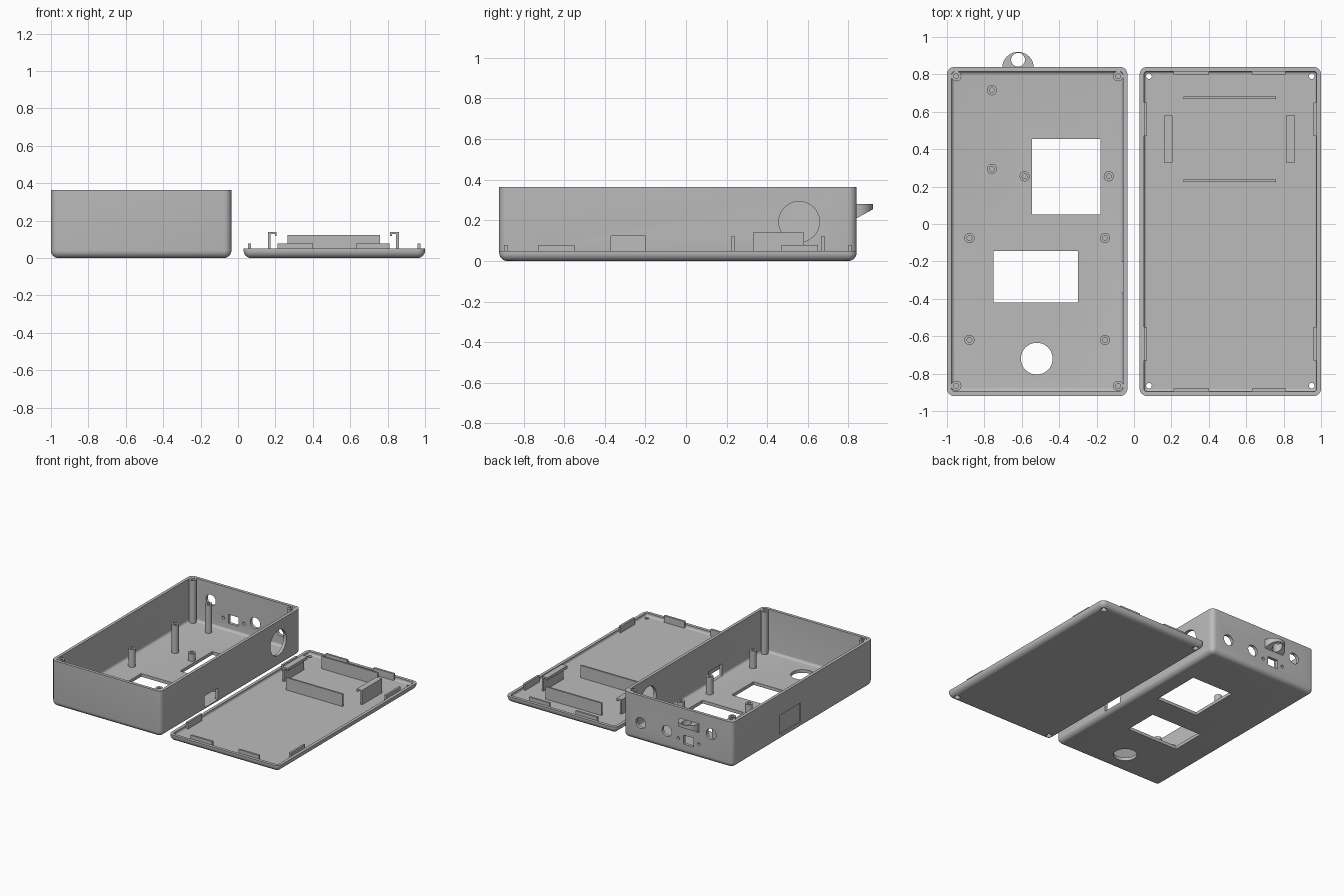
import bpy, bmesh
from math import sin, cos, pi, radians
from mathutils import Matrix, Vector

if "Cube" in bpy.data.objects:
    bpy.data.objects.remove(bpy.data.objects["Cube"], do_unlink=True)

COLOUR = (0.5, 0.5, 0.5, 1)
grey = bpy.data.materials.new("grey plastic")
grey.use_nodes = True
grey.diffuse_color = COLOUR
grey.node_tree.nodes["Principled BSDF"].inputs["Base Color"].default_value = COLOUR


def make(name, bm):
    bmesh.ops.recalc_face_normals(bm, faces=bm.faces)
    mesh = bpy.data.meshes.new(name)
    bm.to_mesh(mesh)
    bm.free()
    mesh.materials.append(grey)
    ob = bpy.data.objects.new(name, mesh)
    bpy.context.collection.objects.link(ob)
    return ob


def block(name, x, y, z):
    """Plain box from three (low, high) ranges."""
    bm = bmesh.new()
    bmesh.ops.create_cube(bm, size=1)
    for v in bm.verts:
        v.co = Vector([(a + b) / 2 + c * (b - a) for c, (a, b) in zip(v.co, (x, y, z))])
    return make(name, bm)


def rod(name, centre, r, length, axis="Z", r2=None, sides=40):
    """Cylinder or cone centred on a point along an axis."""
    bm = bmesh.new()
    bmesh.ops.create_cone(bm, cap_ends=True, segments=sides, radius1=r,
                          radius2=r if r2 is None else r2, depth=length)
    turn = {"X": Matrix.Rotation(pi / 2, 4, "Y"), "Y": Matrix.Rotation(pi / 2, 4, "X"),
            "Z": Matrix()}[axis]
    bm.transform(Matrix.Translation(centre) @ turn)
    return make(name, bm)


def tray(name, x, y, z, r, steps=6):
    """Slab with rounded upright corners and a rounded bottom edge."""
    bm = bmesh.new()
    levels = [(r * (1 - sin(a)), z[0] + r * (1 - cos(a)))
              for a in (pi / 2 * k / steps for k in range(steps + 1))]
    levels.append((0, z[1]))
    loops = []
    for inset, h in levels:
        ring = []
        for q, (cx, cy) in enumerate([(x[1] - r, y[1] - r), (x[0] + r, y[1] - r),
                                      (x[0] + r, y[0] + r), (x[1] - r, y[0] + r)]):
            for k in range(steps + 1):
                a = pi / 2 * (q + k / steps)
                ring.append(bm.verts.new((cx + (r - inset) * cos(a), cy + (r - inset) * sin(a), h)))
        loops.append(ring)
    n = len(loops[0])
    for lo, hi in zip(loops, loops[1:]):
        for i in range(n):
            bm.faces.new((lo[i], lo[(i + 1) % n], hi[(i + 1) % n], hi[i]))
    bm.faces.new(loops[0])
    bm.faces.new(loops[-1])
    bmesh.ops.remove_doubles(bm, verts=bm.verts, dist=1e-5)
    return make(name, bm)


def cut(ob, *cutters):
    bpy.context.view_layer.objects.active = ob
    for c in cutters:
        m = ob.modifiers.new("cut", "BOOLEAN")
        m.operation, m.solver, m.object = "DIFFERENCE", "EXACT", c
        bpy.ops.object.modifier_apply(modifier=m.name)
        bpy.data.objects.remove(c, do_unlink=True)
    return ob


WALL, FLOOR, TOP, RIM = 0.024, 0.025, 0.365, 0.05
FRONT, BACK = -0.92, 0.84

# Case body with its cavity
body = tray("case_body", (-1, -0.035), (FRONT, BACK), (0, TOP), 0.04)
cut(body, tray("cavity", (-1 + WALL, -0.035 - WALL), (FRONT + WALL, BACK - WALL),
               (FLOOR, TOP + 0.1), 0.02))

# Floor windows and round opening
cut(body,
    block("window", (-0.545, -0.18), (0.05, 0.455), (-0.1, 0.1)),
    block("window", (-0.75, -0.3), (-0.42, -0.145), (-0.1, 0.1)),
    rod("opening", (-0.52, -0.72, 0), 0.085, 0.2))

# Back wall sockets
for x, z, r in ((-0.19, 0.148, 0.043), (-0.42, 0.147, 0.043), (-0.81, 0.225, 0.043),
                (-0.52, 0.115, 0.012), (-0.7, 0.115, 0.012)):
    cut(body, rod("socket", (x, BACK, z), r, 0.12, "Y"))
cut(body, block("port", (-0.655, -0.565), (BACK - 0.06, BACK + 0.06), (0.082, 0.152)))

# Side wall openings: round hole and slot on one side, switch recess on the other
cut(body,
    rod("speaker_hole", (-0.035, 0.557, 0.193), 0.1, 0.12, "X", sides=56),
    block("slot", (-0.09, 0.02), (-0.37, -0.2), (0.03, 0.123)),
    block("recess", (-1.05, -0.99), (-0.01, 0.255), (0.05, 0.2)),
    rod("switch_hole", (-1, 0.21, 0.125), 0.05, 0.12, "X"),
    rod("switch_hole", (-1, 0.06, 0.115), 0.05, 0.12, "X"))


# Hollow posts: corner screw posts and board standoffs
def post(name, x, y, top):
    low = FLOOR - 0.01
    ob = rod(name, (x, y, (low + top) / 2), 0.027, top - low, sides=24)
    return cut(ob, rod("bore", (x, y, top), 0.013, 2 * (top - FLOOR - 0.01), sides=16))


parts = [body]
for x in (-0.95, -0.085):
    for y in (-0.865, 0.79):
        parts.append(post("corner_post", x, y, TOP - 0.001))
for x in (-0.88, -0.155):
    for y in (-0.62, -0.075):
        parts.append(post("board_standoff", x, y, 0.165))
for y in (0.295, 0.715):
    parts.append(post("tall_standoff", -0.76, y, 0.25))
for x in (-0.585, -0.135):
    parts.append(post("short_standoff", x, 0.255, 0.085))

# Hanging loop with a sloping underside
bm = bmesh.new()
outline = [(-0.62 + 0.084 * cos(pi * k / 20), BACK - 0.004 + 0.084 * sin(pi * k / 20))
           for k in range(21)]
upper = [bm.verts.new((x, y, 0.28)) for x, y in outline]
lower = [bm.verts.new((x, y, 0.21 + 0.55 * (y - BACK))) for x, y in outline]
bm.faces.new(upper)
bm.faces.new(lower)
for i in range(21):
    j = (i + 1) % 21
    bm.faces.new((upper[i], upper[j], lower[j], lower[i]))
parts.append(cut(make("hanging_loop", bm), rod("eye", (-0.62, 0.878, 0.25), 0.037, 0.2)))

# Lid with a shallow recess and countersunk screw holes
lid = tray("lid", (0.03, 1), (FRONT, BACK), (0, RIM), 0.04)
cut(lid, tray("lid_recess", (0.03 + WALL, 1 - WALL), (FRONT + WALL, BACK - WALL),
              (FLOOR, RIM + 0.1), 0.015))
for x in (0.08, 0.95):
    for y in (-0.865, 0.79):
        cut(lid, rod("screw_hole", (x, y, 0), 0.015, 0.2, sides=24),
            rod("countersink", (x, y, 0), 0.034, 0.03, r2=0.015, sides=24))
parts.append(lid)

# Snap tabs around the lid rim
TAB = (FLOOR - 0.01, 0.078)
for x in ((0.21, 0.4), (0.63, 0.81)):
    for y in (FRONT + WALL, BACK - WALL - 0.016):
        parts.append(block("snap_tab", x, (y, y + 0.016), TAB))
for y in ((-0.73, -0.55), (0.47, 0.65)):
    for x in (0.03 + WALL, 1 - WALL - 0.016):
        parts.append(block("snap_tab", (x, x + 0.016), y, TAB))

# Battery bay: two long walls and two hooked clips facing inwards
for y in (0.225, 0.668):
    parts.append(block("bay_wall", (0.265, 0.76), (y, y + 0.014), (FLOOR - 0.01, 0.123)))
for outer, s in ((0.16, 1), (0.86, -1)):
    for a, b, z in ((0, 0.014, (FLOOR - 0.01, 0.14)), (0.014, 0.047, (0.128, 0.14)),
                    (0.037, 0.047, (0.118, 0.128))):
        parts.append(block("bay_clip", sorted((outer + s * a, outer + s * b)), (0.33, 0.58), z))

# Smooth curves, sharp edges
for ob in bpy.context.view_layer.objects:
    ob.select_set(ob in parts)
bpy.context.view_layer.objects.active = body
bpy.ops.object.shade_smooth_by_angle(angle=radians(30))
